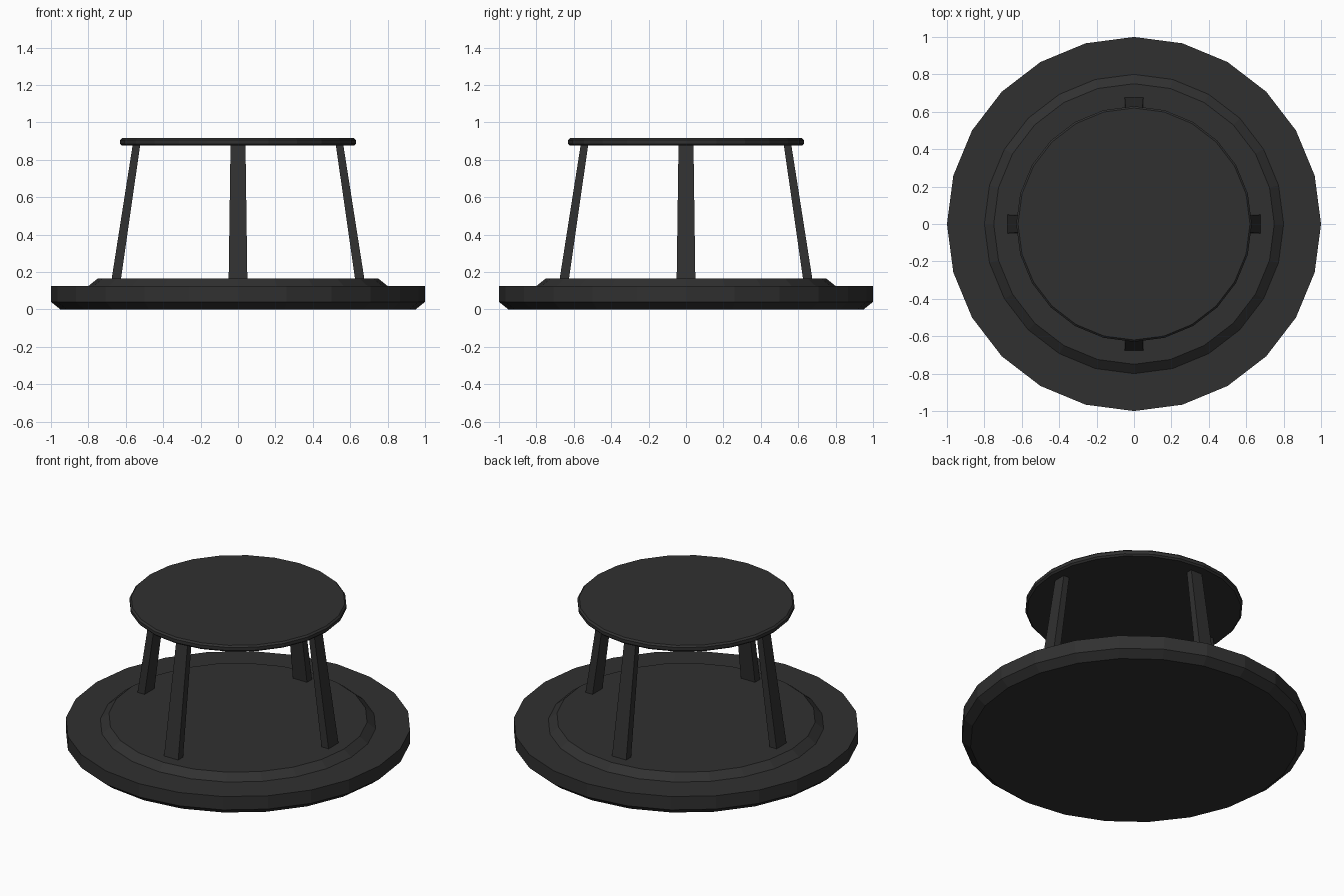
import bpy, bmesh, math
from mathutils import Matrix

if "Cube" in bpy.data.objects:
    bpy.data.objects.remove(bpy.data.objects["Cube"])

SIDES = 24

dark = bpy.data.materials.new("charcoal")
dark.diffuse_color = (0.03, 0.03, 0.03, 1)
dark.use_nodes = True
dark.node_tree.nodes["Principled BSDF"].inputs["Base Color"].default_value = dark.diffuse_color


def finish(name, bm):
    bmesh.ops.recalc_face_normals(bm, faces=bm.faces)
    mesh = bpy.data.meshes.new(name)
    bm.to_mesh(mesh)
    bm.free()
    mesh.materials.append(dark)
    obj = bpy.data.objects.new(name, mesh)
    bpy.context.collection.objects.link(obj)
    return obj


def turned(name, profile):
    """Solid of revolution from (radius, z) points, with flat caps."""
    bm = bmesh.new()
    rings = []
    for r, z in profile:
        rings.append([bm.verts.new((r * math.cos(2 * math.pi * i / SIDES),
                                    r * math.sin(2 * math.pi * i / SIDES), z))
                      for i in range(SIDES)])
    for a, b in zip(rings, rings[1:]):
        for i in range(SIDES):
            j = (i + 1) % SIDES
            bm.faces.new((a[i], a[j], b[j], b[i]))
    bm.faces.new(rings[0][::-1])
    bm.faces.new(rings[-1])
    return finish(name, bm)


def leg(name, angle):
    """Tapered bar leaning inwards towards the top."""
    bm = bmesh.new()
    bmesh.ops.create_cube(bm, size=1)
    for v in bm.verts:
        top = v.co.z > 0
        x, thick, width, z = (0.543, 0.04, 0.08, 0.88) if top else (0.651, 0.05, 0.1, 0.16)
        v.co = (x + v.co.x * thick, v.co.y * width, z)
    bm.transform(Matrix.Rotation(angle, 4, 'Z'))
    return finish(name, bm)


# Wide base with chamfered foot and raised inner step
turned("base", [(0.95, 0), (1, 0.04), (1, 0.125), (0.8, 0.125), (0.75, 0.165)])

# Thin top plate with bevelled rim
turned("top_plate", [(0.62, 0.875), (0.63, 0.885), (0.63, 0.905), (0.62, 0.915)])

# Four leaning legs
for i, side in enumerate(("right", "back", "left", "front")):
    leg(side + "_leg", i * math.pi / 2)
